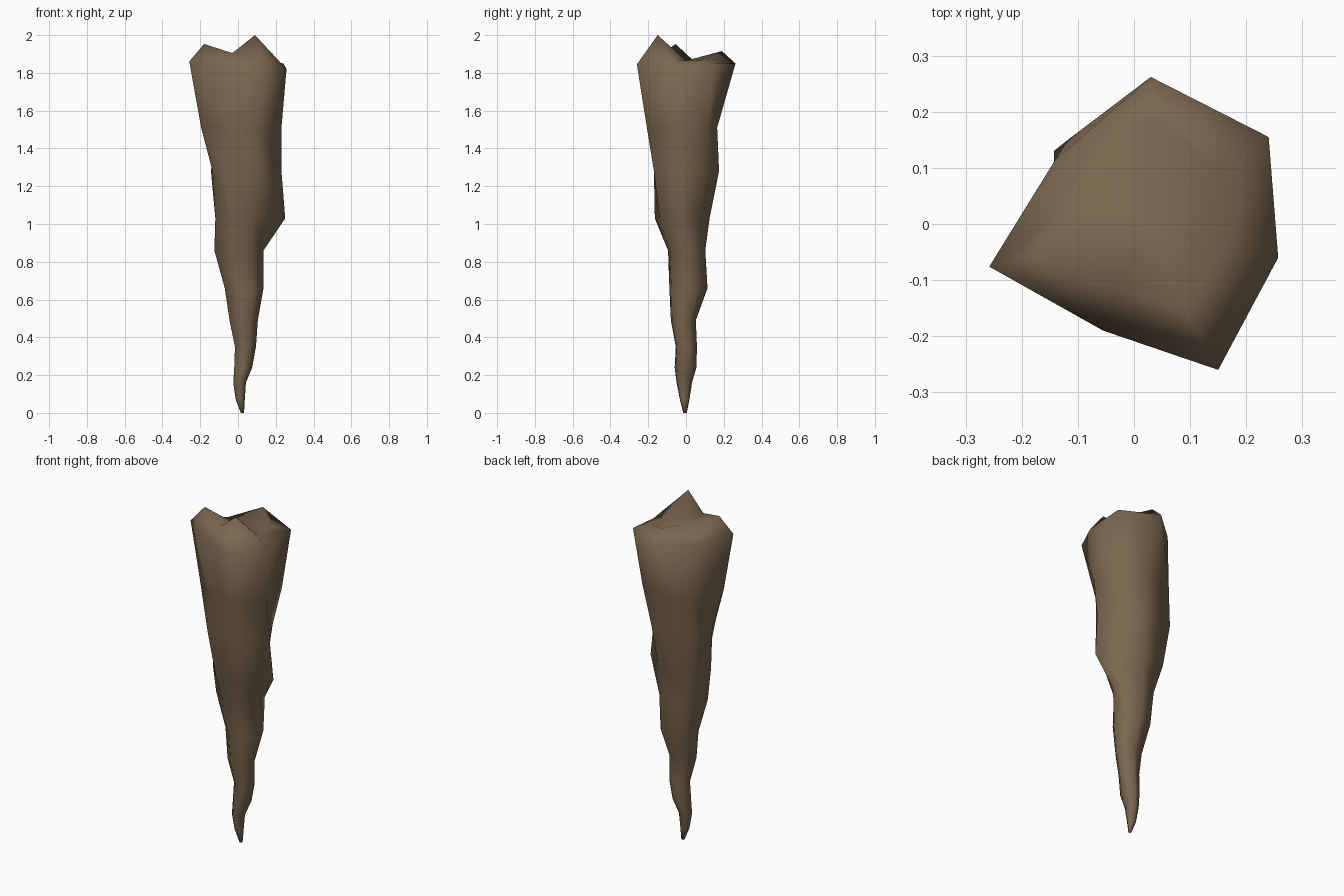
import bpy, bmesh, math

# Seven-sided tapering rock spike with a broken crown on top
ANGLES = [83, 33, -10, -60, -106, -164, -219]

# Sections below the crown: z, x min, x max, y min, y max
SECTIONS = [
    (0.0, 0.015, 0.032, -0.015, 0.004),
    (0.07, -0.012, 0.036, -0.032, 0.018),
    (0.16, -0.025, 0.042, -0.050, 0.032),
    (0.24, -0.020, 0.075, -0.060, 0.055),
    (0.35, -0.016, 0.095, -0.054, 0.058),
    (0.49, -0.045, 0.105, -0.080, 0.052),
    (0.66, -0.070, 0.135, -0.088, 0.114),
    (0.86, -0.125, 0.135, -0.095, 0.102),
    (1.03, -0.120, 0.165, -0.165, 0.125),
    (1.28, -0.140, 0.230, -0.175, 0.175),
    (1.51, -0.190, 0.230, -0.210, 0.165),
]
# Knobs and hollows that depart from a section: (section, side) -> x, y
KNOBS = {(7, 1): (0.13, 0.065), (7, 6): (-0.07, 0.08),
         (8, 2): (0.25, -0.025), (8, 3): (0.085, -0.14), (8, 4): (-0.03, -0.165),
         (8, 6): (-0.11, 0.11),
         (9, 1): (0.15, 0.11), (9, 3): (0.125, -0.17), (9, 4): (-0.08, -0.17),
         (9, 5): (-0.135, -0.055), (9, 6): (-0.143, 0.13),
         (10, 1): (0.21, 0.11), (10, 3): (0.095, -0.207), (10, 4): (-0.045, -0.18),
         (10, 5): (-0.195, -0.075), (10, 6): (-0.118, 0.15)}

# Crown: outer rim, then broken inner ring of peaks and notches
RIM = [(0.03, 0.262, 1.85), (0.24, 0.155, 1.85), (0.257, -0.06, 1.82), (0.15, -0.26, 1.845),
       (-0.055, -0.19, 1.83), (-0.258, -0.076, 1.86), (-0.14, 0.115, 1.84)]
INNER = [(0.03, 0.19, 1.915), (0.15, 0.10, 1.87), (0.165, -0.04, 1.865), (0.09, -0.15, 2.0),
         (-0.03, -0.12, 1.905), (-0.18, -0.055, 1.953), (-0.085, 0.055, 1.85)]


def section(index):
    z, x0, x1, y0, y1 = SECTIONS[index]
    cs = [math.cos(math.radians(a)) for a in ANGLES]
    sn = [math.sin(math.radians(a)) for a in ANGLES]
    ring = []
    for k in range(7):
        x = x0 + (x1 - x0) * (cs[k] - min(cs)) / (max(cs) - min(cs))
        y = y0 + (y1 - y0) * (sn[k] - min(sn)) / (max(sn) - min(sn))
        x, y = KNOBS.get((index, k), (x, y))
        ring.append((x, y, z))
    return ring


bm = bmesh.new()
rings = [section(i) for i in range(len(SECTIONS))] + [RIM, INNER]
loops = [[bm.verts.new(p) for p in ring] for ring in rings]
for low, high in zip(loops, loops[1:]):
    for k in range(7):
        n = (k + 1) % 7
        bm.faces.new((low[k], low[n], high[n], high[k]))

# Tip and sunken middle of the crown
bm.faces.new(loops[0])
middle = bm.verts.new((0.03, 0.0, 1.865))
for k in range(7):
    bm.faces.new((loops[-1][k], loops[-1][(k + 1) % 7], middle))
bmesh.ops.recalc_face_normals(bm, faces=bm.faces[:])
for f in bm.faces:
    f.smooth = True

mesh = bpy.data.meshes.new("rock_spike")
bm.to_mesh(mesh)
bm.free()

brown = bpy.data.materials.new("brown rock")
brown.diffuse_color = (0.2, 0.135, 0.079, 1)
mesh.materials.append(brown)
bpy.context.collection.objects.link(bpy.data.objects.new("rock_spike", mesh))
